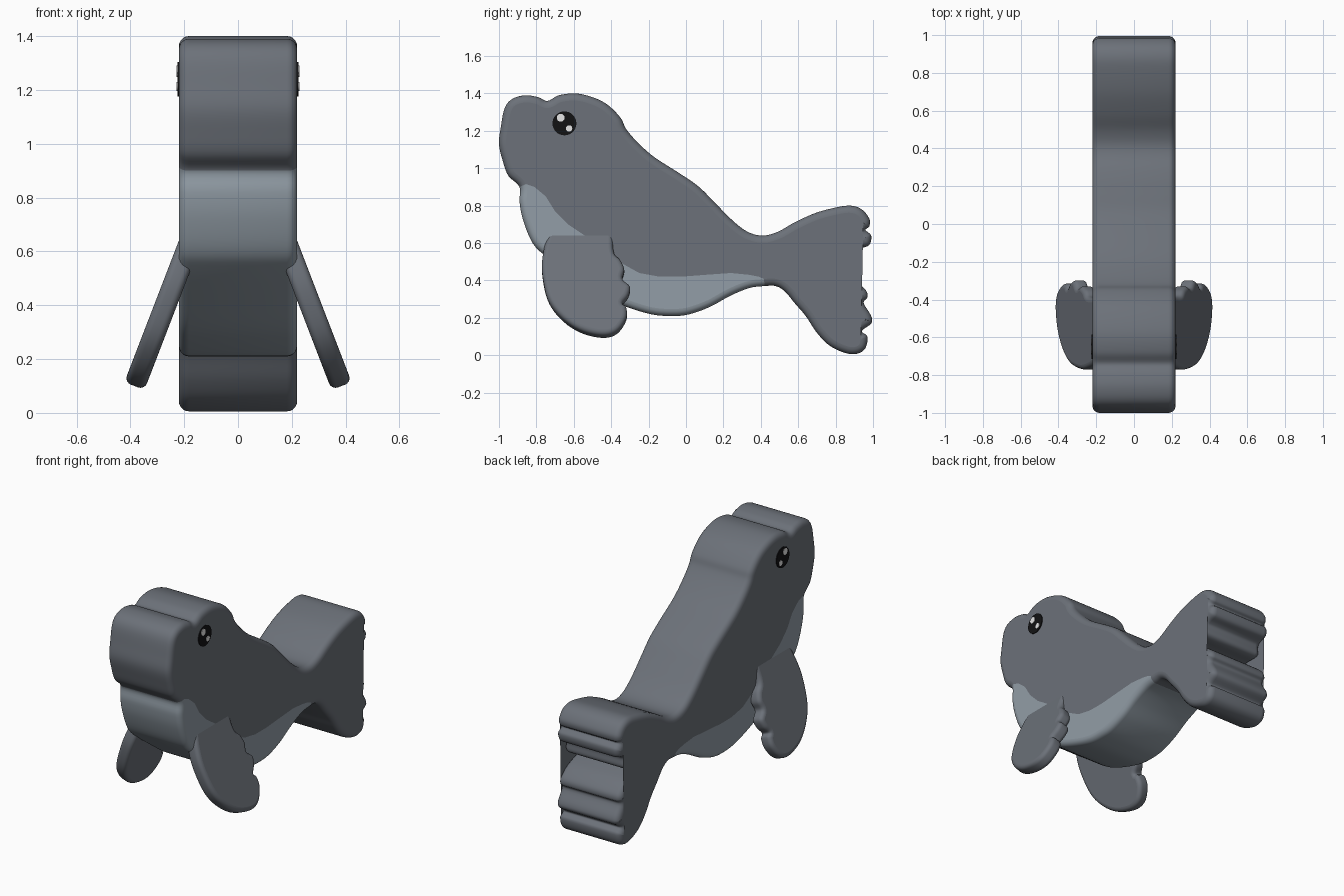
import bpy, bmesh, math
from mathutils import Vector

if "Cube" in bpy.data.objects:
    bpy.data.objects.remove(bpy.data.objects["Cube"])


def material(name, rgb):
    m = bpy.data.materials.new(name)
    m.diffuse_color = (*rgb, 1)
    m.use_nodes = True
    m.node_tree.nodes["Principled BSDF"].inputs["Base Color"].default_value = m.diffuse_color
    return m


GREY = material("slate grey", (0.15, 0.166, 0.192))
PALE = material("pale belly grey", (0.29, 0.34, 0.385))
BLACK = material("eye black", (0.006, 0.006, 0.007))
WHITE = material("eye white", (0.8, 0.8, 0.8))


def smooth_loop(points, k=5):
    """Closed smooth curve through points given in hundredths."""
    p = [Vector(q) / 100 for q in points]
    n, out = len(p), []
    for i in range(n):
        a, b, c, d = (p[(i + j) % n] for j in (-1, 0, 1, 2))
        for s in range(k):
            t = s / k
            out.append(0.5 * (2 * b + (c - a) * t + (2 * a - 5 * b + 4 * c - d) * t * t
                              + (3 * b - a - 3 * c + d) * t ** 3))
    return out


def slab(name, loop, place, half, r, mats, split=None, border=()):
    """Clockwise outline given thickness and rounded rims.
    From index split on, the rim is the second colour; border divides the caps."""
    n, steps = len(loop), 5
    inward = []
    for i in range(n):
        d = loop[(i + 2) % n] - loop[i - 2]
        inward.append(Vector((d.y, -d.x)).normalized())
    prof = [(r * (1 - math.sin(a)), -(half - r) - r * math.cos(a))
            for a in (math.pi / 2 * j / steps for j in range(steps + 1))]
    prof += [(o, -t) for o, t in reversed(prof)]
    bm = bmesh.new()
    rings = [[bm.verts.new(place(*(loop[i] + inward[i] * o), t)) for i in range(n)]
             for o, t in prof]
    for a, b in zip(rings, rings[1:]):
        for i in range(n):
            j = (i + 1) % n
            f = bm.faces.new((a[i], a[j], b[j], b[i]))
            f.smooth = True
            f.material_index = int(split is not None and i >= split)
    caps = []
    for ring, (o, t) in ((rings[0], prof[0]), (rings[-1], prof[-1])):
        if split is None:
            caps.append(bm.faces.new(ring))
        else:
            line = [bm.verts.new(place(u / 100, v / 100, t)) for u, v in border]
            caps.append(bm.faces.new(ring[:split + 1] + line[::-1]))
            f = bm.faces.new(ring[split:] + [ring[0]] + line)
            f.material_index = 1
            caps.append(f)
    bmesh.ops.recalc_face_normals(bm, faces=bm.faces[:])
    bmesh.ops.triangulate(bm, faces=caps)
    me = bpy.data.meshes.new(name)
    bm.to_mesh(me)
    bm.free()
    for m in mats:
        me.materials.append(m)
    ob = bpy.data.objects.new(name, me)
    bpy.context.collection.objects.link(ob)
    return ob


# Body side profile (y, z): head and back, two tail flukes with toes, belly
head_back = [(-89, 90), (-95, 96), (-98, 104), (-100, 113), (-99, 122), (-97, 132), (-93, 137),
             (-86, 139), (-79, 138), (-74, 136), (-68, 139), (-59, 140), (-50, 138), (-42, 134),
             (-35, 127), (-32, 121), (-26, 114), (-17, 106), (-3, 97), (7, 90), (16, 81),
             (25, 72), (33, 66), (41, 64), (49, 66)]
upper_fluke = [(58, 71), (69, 76), (80, 79), (88, 80), (94, 78), (98, 73), (98, 69), (96, 67),
               (99, 64), (98, 59), (93, 57), (91, 55), (91, 50), (88, 48), (81, 48), (75, 47)]
lower_fluke = [(77, 45), (83, 43), (90, 40), (96, 35), (97, 31), (95, 28), (99, 21), (99, 17),
               (94, 13), (97, 10), (96, 4), (92, 1), (86, 1), (77, 5), (70, 12), (64, 21),
               (58, 28), (53, 34), (48, 37)]
belly = [(42, 37), (34, 36), (24, 32), (13, 26), (2, 22), (-7, 21), (-19, 22), (-35, 27),
         (-46, 32), (-59, 41), (-75, 53), (-82, 60), (-87, 72), (-89, 82)]
belly_line = [(-81, 90), (-75, 85), (-70, 77), (-63, 70), (-54, 64), (-43, 55), (-34, 49),
              (-25, 44), (-14, 42), (-3, 42), (10, 43), (24, 44), (34, 43), (39, 42)]
dark = head_back + upper_fluke + lower_fluke
slab("body", smooth_loop(dark + belly), lambda u, v, t: Vector((t, u, v)),
     0.22, 0.038, [GREY, PALE], split=len(dark) * 5, border=belly_line)

# Front flippers: thin slanted plates with scalloped rear edge
flipper = [(-72, 70), (-74, 63), (-76, 56), (-77, 45), (-74, 30), (-67, 20), (-57, 13), (-45, 10),
           (-37, 12), (-32, 19), (-32, 25), (-34, 27), (-31, 31), (-30, 36), (-34, 40),
           (-33, 45), (-35, 50), (-38, 53), (-39, 57), (-39, 63), (-40, 70)][::-1]
for side, label in ((1, "right"), (-1, "left")):
    def slant(u, v, t, s=side):
        x = 0.177 + (0.64 - v) * 0.385
        return Vector((s * (x + 0.933 * t), u, v + 0.359 * t))
    slab("flipper_" + label, smooth_loop(flipper), slant, 0.04, 0.025, [GREY])

    # Eye discs and two highlights
    for name, y, z, r, x, mat in (("eye", -0.65, 1.24, 0.064, 0.222, BLACK),
                                  ("eye_glint_large", -0.67, 1.27, 0.021, 0.225, WHITE),
                                  ("eye_glint_small", -0.625, 1.213, 0.017, 0.225, WHITE)):
        bpy.ops.mesh.primitive_cylinder_add(vertices=32, radius=r, depth=0.006,
                                            location=(side * x, y, z),
                                            rotation=(0, math.pi / 2, 0))
        ob = bpy.context.object
        ob.name = name + "_" + label
        ob.data.materials.append(mat)
        bpy.ops.object.shade_smooth_by_angle()
